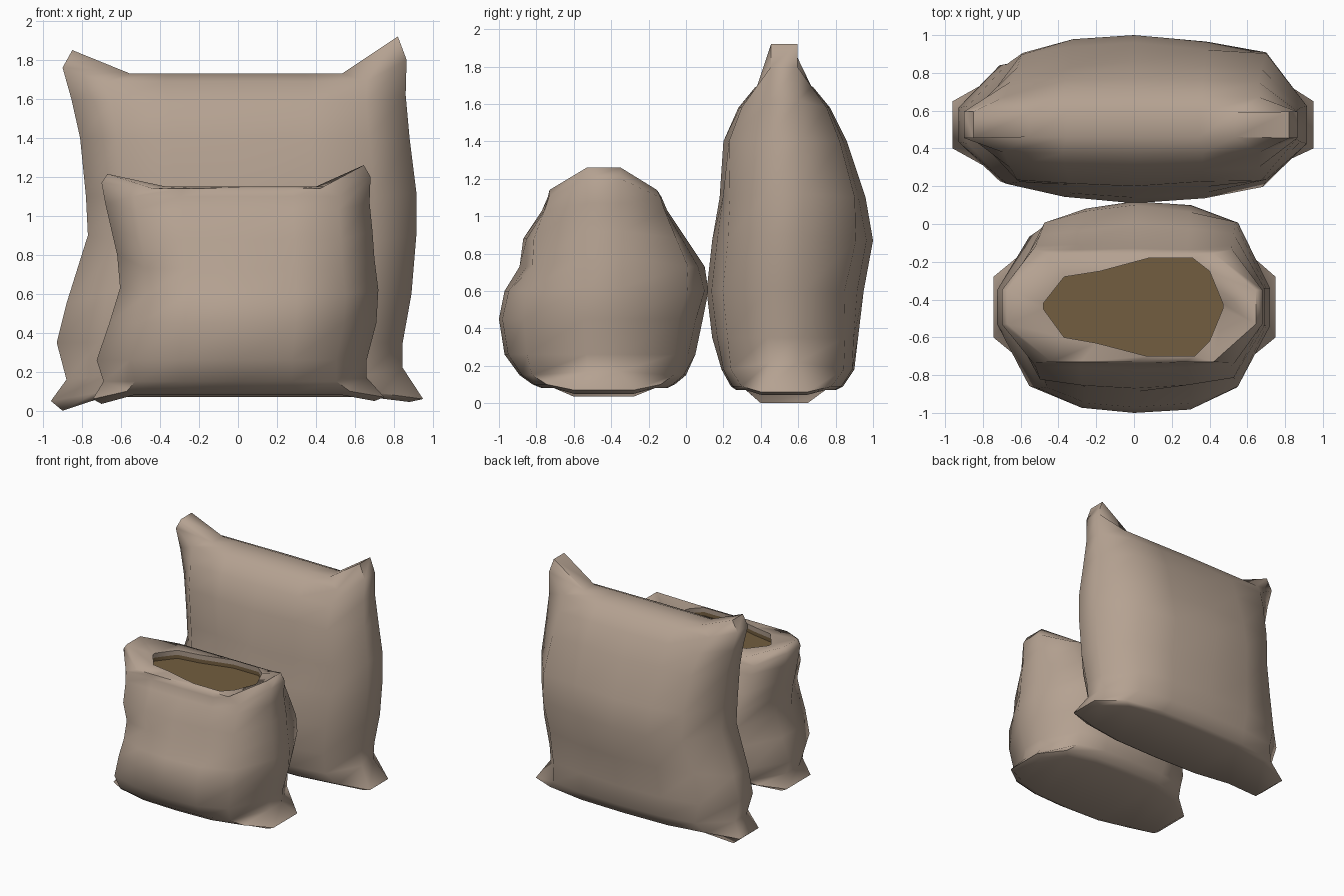
import bpy, bmesh, math, random

random.seed(4)
COLS = [-1, -0.75, -0.42, 0, 0.42, 0.75, 1]


def material(name, rgb):
    m = bpy.data.materials.new(name)
    m.diffuse_color = (*rgb, 1)
    return m


cloth = material("cloth", (0.46, 0.36, 0.285))
brown = material("brown_contents", (0.17, 0.11, 0.05))


def ring(bm, level, yc, bump):
    """One cross-section: centre z, left/right corner z, x limits, y limits, corner half depth, squareness."""
    z, zl, zr, xl, xr, yf, yb, s, k = level
    rows = []
    for side, ymid in ((-1, yf), (1, yb)):
        row = []
        for u in COLS:
            a = abs(u)
            x = u * (xr if u > 0 else -xl)
            if a == 0.75:
                x *= 0.87 if z in (1.73, 1.14) else 1.02
            v = {0: 1, 0.42: max(0.97, k), 0.75: k}.get(a, 0)
            y = yc + side * s if a == 1 else yc + (ymid - yc) * v
            zz = z if a < 1 else (zl if u < 0 else zr)
            if 0 < a < 1:
                y -= side * random.uniform(0, bump)
            row.append(bm.verts.new((x, y, zz)))
        rows.append(row)
    return rows[0] + rows[1][::-1]


def bridge(bm, a, b):
    n = len(a)
    for i in range(n):
        j = (i + 1) % n
        bm.faces.new((a[i], a[j], b[j], b[i]))


def cap(bm, r):
    n = len(r)
    for i in range(n // 2 - 1):
        bm.faces.new((r[i], r[i + 1], r[n - 2 - i], r[n - 1 - i]))


def finish(name, bm, mat, angle=68):
    bmesh.ops.recalc_face_normals(bm, faces=bm.faces)
    me = bpy.data.meshes.new(name)
    bm.to_mesh(me)
    bm.free()
    me.materials.append(mat)
    me.shade_smooth()
    me.set_sharp_from_angle(angle=math.radians(angle))
    ob = bpy.data.objects.new(name, me)
    bpy.context.collection.objects.link(ob)
    return ob


def loft(levels, yc):
    bm = bmesh.new()
    rings = []
    for i, lv in enumerate(levels):
        bump = 0.025 if 2 < i < len(levels) - 3 else 0
        rings.append(ring(bm, lv, yc, bump))
    for a, b in zip(rings, rings[1:]):
        bridge(bm, a, b)
    cap(bm, rings[0])
    return bm, rings[-1]


# Tall closed sack at the back
tall = [
    (0.07, 0.00, 0.045, -0.90, 0.88, 0.27, 0.80, 0.125, 0.8),
    (0.09, 0.05, 0.06, -0.96, 0.95, 0.24, 0.84, 0.125, 0.8),
    (0.18, 0.16, 0.22, -0.88, 0.845, 0.19, 0.90, 0.075, 0.85),
    (0.35, 0.35, 0.35, -0.93, 0.845, 0.14, 0.92, 0.09, 0.83),
    (0.60, 0.55, 0.60, -0.88, 0.89, 0.11, 0.95, 0.10, 0.81),
    (0.87, 0.90, 0.90, -0.77, 0.915, 0.14, 1.00, 0.10, 0.81),
    (1.10, 1.10, 1.12, -0.78, 0.915, 0.18, 0.96, 0.10, 0.88),
    (1.40, 1.40, 1.40, -0.81, 0.88, 0.20, 0.86, 0.09, 0.93),
    (1.58, 1.60, 1.62, -0.855, 0.86, 0.28, 0.77, 0.075, 0.93),
    (1.69, 1.76, 1.80, -0.90, 0.865, 0.37, 0.68, 0.07, 0.95),
    (1.73, 1.85, 1.92, -0.85, 0.82, 0.46, 0.59, 0.07, 1.0),
]
bm, top = loft(tall, 0.525)
cap(bm, top)
finish("tall_closed_sack", bm, cloth)

# Short open sack at the front
short = [
    (0.08, 0.035, 0.05, -0.70, 0.70, -0.77, -0.10, 0.16, 0.8),
    (0.10, 0.06, 0.07, -0.745, 0.75, -0.82, -0.06, 0.16, 0.8),
    (0.15, 0.15, 0.17, -0.69, 0.66, -0.89, 0.00, 0.085, 0.85),
    (0.26, 0.26, 0.26, -0.725, 0.66, -0.97, 0.05, 0.09, 0.8),
    (0.45, 0.45, 0.45, -0.66, 0.71, -1.00, 0.09, 0.10, 0.78),
    (0.60, 0.63, 0.62, -0.605, 0.72, -0.97, 0.12, 0.10, 0.8),
    (0.73, 0.80, 0.78, -0.62, 0.70, -0.89, 0.10, 0.10, 0.87),
    (0.88, 0.93, 0.92, -0.65, 0.69, -0.87, 0.00, 0.10, 0.92),
    (1.03, 1.06, 1.07, -0.68, 0.675, -0.77, -0.10, 0.09, 0.96),
    (1.10, 1.17, 1.20, -0.70, 0.68, -0.74, -0.13, 0.09, 0.98),
    (1.14, 1.215, 1.26, -0.67, 0.645, -0.73, -0.155, 0.09, 1.0),
]
bm, rim = loft(short, -0.44)

# Uneven mouth with a short inner lip
mouth = [(-0.48, -0.45), (-0.37, -0.60), (-0.20, -0.63), (0.07, -0.70), (0.32, -0.70),
         (0.40, -0.62), (0.47, -0.45), (0.47, -0.42), (0.40, -0.25), (0.31, -0.18),
         (0.08, -0.18), (-0.18, -0.25), (-0.37, -0.28), (-0.48, -0.42)]


def mouth_ring(bm, z, grow=0):
    return [bm.verts.new((x * (1 + grow), -0.44 + (y + 0.44) * (1 + grow), z)) for x, y in mouth]


edge = mouth_ring(bm, 1.15)
bridge(bm, rim, edge)
bridge(bm, edge, mouth_ring(bm, 1.11, 0.01))
finish("short_open_sack", bm, cloth)

# Brown contents inside the mouth
bm = bmesh.new()
upper, lower = mouth_ring(bm, 1.11, 0.01), mouth_ring(bm, 1.08, 0.01)
bridge(bm, upper, lower)
cap(bm, lower)
for f in bm.faces:
    f.smooth = False
finish("sack_contents", bm, brown)
